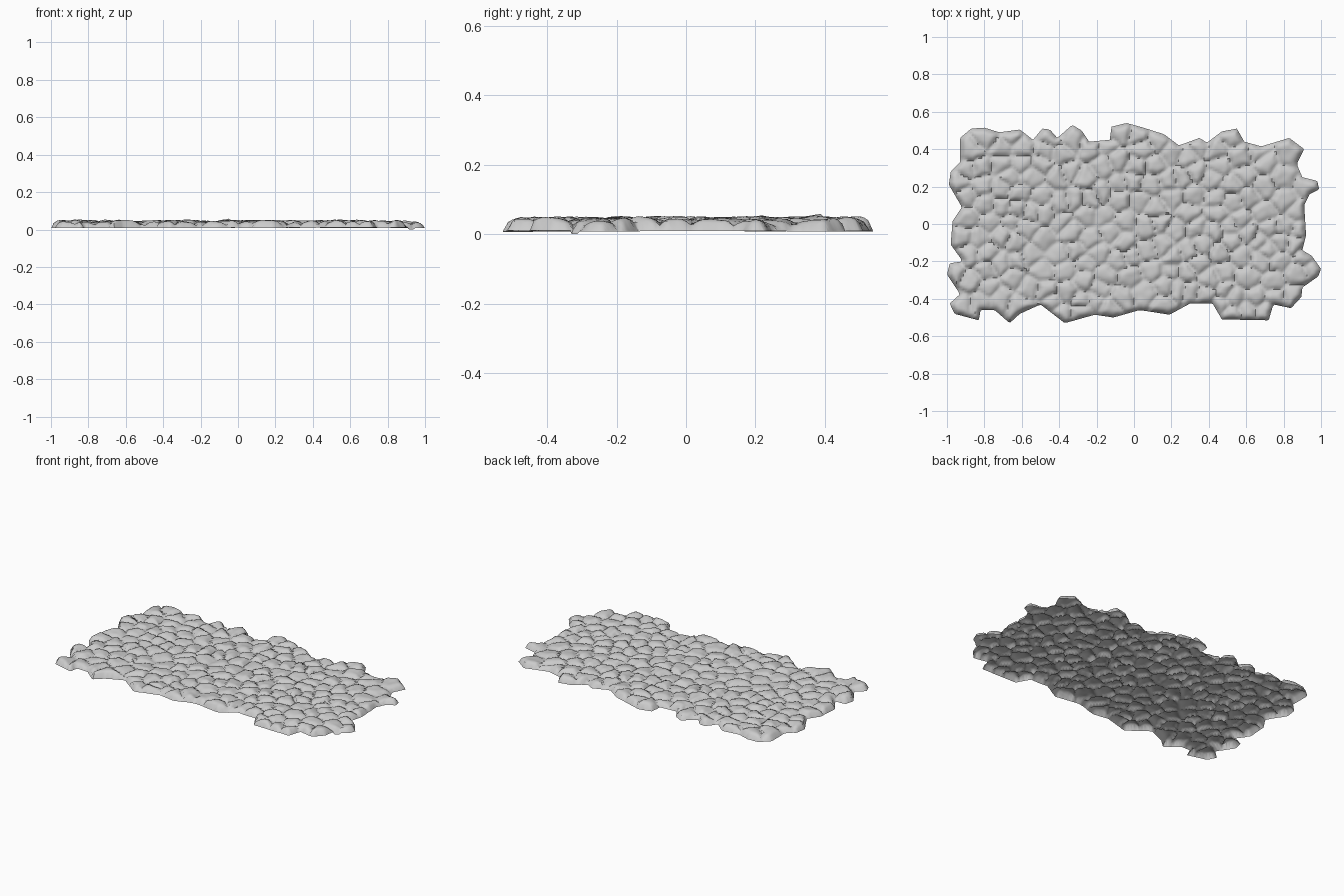
import bpy, bmesh, math, random
from mathutils import Vector, kdtree, noise
from mathutils.geometry import intersect_point_line

if "Cube" in bpy.data.objects:
    bpy.data.objects.remove(bpy.data.objects["Cube"])

random.seed(7)
STEP = 0.0125

# Ragged outline of the paving patch, clockwise from the back left corner
OUTLINE = [Vector(p) for p in (
    (-.93, .46), (-.87, .51), (-.80, .515), (-.72, .49), (-.61, .505), (-.54, .45),
    (-.49, .51), (-.45, .505), (-.41, .46), (-.33, .53), (-.28, .50), (-.24, .44),
    (-.13, .45), (-.12, .52), (-.04, .54), (.05, .515), (.16, .48), (.24, .42),
    (.35, .46), (.39, .435), (.47, .495), (.55, .51), (.59, .44), (.68, .415),
    (.83, .46), (.91, .40), (.87, .32), (.90, .25), (.98, .23), (.99, .185),
    (.94, .16), (.91, .10), (.92, -.06), (.90, -.14), (.95, -.17), (1.0, -.24),
    (.985, -.28), (.90, -.34), (.895, -.39), (.84, -.45), (.745, -.43), (.72, -.515),
    (.47, -.51), (.42, -.425), (.30, -.425), (.19, -.485), (.03, -.46), (-.11, -.50),
    (-.21, -.485), (-.37, -.53), (-.50, -.43), (-.61, -.48), (-.665, -.53),
    (-.745, -.46), (-.82, -.46), (-.83, -.515), (-.96, -.48), (-.985, -.425),
    (-.93, -.375), (-1.0, -.27), (-.985, -.21), (-.915, -.20), (-.98, -.11),
    (-.97, .015), (-.92, .09), (-.99, .21), (-.98, .28), (-.93, .33))]
EDGES = list(zip(OUTLINE, OUTLINE[1:] + OUTLINE[:1]))


def inside(x, y):
    hit = False
    for a, b in EDGES:
        if (a.y > y) != (b.y > y) and x < a.x + (y - a.y) / (b.y - a.y) * (b.x - a.x):
            hit = not hit
    return hit


def nearest_on_outline(p):
    best, best_d = None, 9.0
    for a, b in EDGES:
        d = b - a
        t = max(0.0, min(1.0, (p - a).dot(d) / d.length_squared))
        q = a + d * t
        dist = (q - p).length
        if dist < best_d:
            best, best_d = q, dist
    return best, best_d


# Scattered stone centres, each with its own height, tilt and foot level
centres = []
for _ in range(5000):
    c = Vector((random.uniform(-1, 1), random.uniform(-.53, .53), 0))
    if inside(c.x, c.y) and all((c - o).length > random.uniform(.066, .09) for o in centres):
        if nearest_on_outline(c.xy)[1] > 0.025:
            centres.append(c)
stones = [(random.uniform(.021, .034), random.uniform(-.13, .13), random.uniform(-.13, .13),
           0.0 if random.random() < .06 else random.uniform(.007, .011)) for _ in centres]
tree = kdtree.KDTree(len(centres))
for i, c in enumerate(centres):
    tree.insert(c, i)
tree.balance()


def height(p, rim):
    # slightly wobbly cell borders make the stones irregular
    q = Vector((p.x, p.y, 0))
    w = noise.noise_vector(q * 14) * 0.010
    q += Vector((w.x, w.y, 0))
    (c1, i, d1), (c2, _, d2) = tree.find_n(q, 2)
    gap = (d2 * d2 - d1 * d1) / (2 * (c2 - c1).length)
    top, tx, ty, foot = stones[i]
    e = min(1.0, min(gap, rim) / 0.040)
    dome = math.sqrt(max(0.0, 1 - (1 - e) ** 2))
    groove = foot + (0.017 - foot) * min(1.0, rim / 0.03)
    z = groove + dome * (top + tx * (q.x - c1.x) + ty * (q.y - c1.y))
    return max(0.0, min(0.06, z + dome * 0.003 * noise.noise(q * 30)))


# Sheet trimmed to the outline
bm = bmesh.new()
nx, ny = int(2.05 / STEP), int(1.1 / STEP)
grid = {}


def vert(i, j):
    if (i, j) not in grid:
        grid[i, j] = bm.verts.new((-1.025 + i * STEP, -.55 + j * STEP, 0))
    return grid[i, j]


for i in range(nx):
    for j in range(ny):
        if inside(-1.025 + (i + .5) * STEP, -.55 + (j + .5) * STEP):
            bm.faces.new((vert(i, j), vert(i + 1, j), vert(i + 1, j + 1), vert(i, j + 1)))

# Rim vertices snap to the outline, inner ones rise into domed stones
for v in bm.verts:
    q, rim = nearest_on_outline(v.co.xy)
    if v.is_boundary:
        v.co.x, v.co.y = q
        rim = 0.0
    v.co.z = height(v.co, rim)

mesh = bpy.data.meshes.new("cobblestone_paving")
bm.to_mesh(mesh)
bm.free()
paving = bpy.data.objects.new("cobblestone_paving", mesh)
bpy.context.collection.objects.link(paving)
bpy.context.view_layer.objects.active = paving
paving.select_set(True)
bpy.ops.object.shade_smooth_by_angle(angle=math.radians(60))
